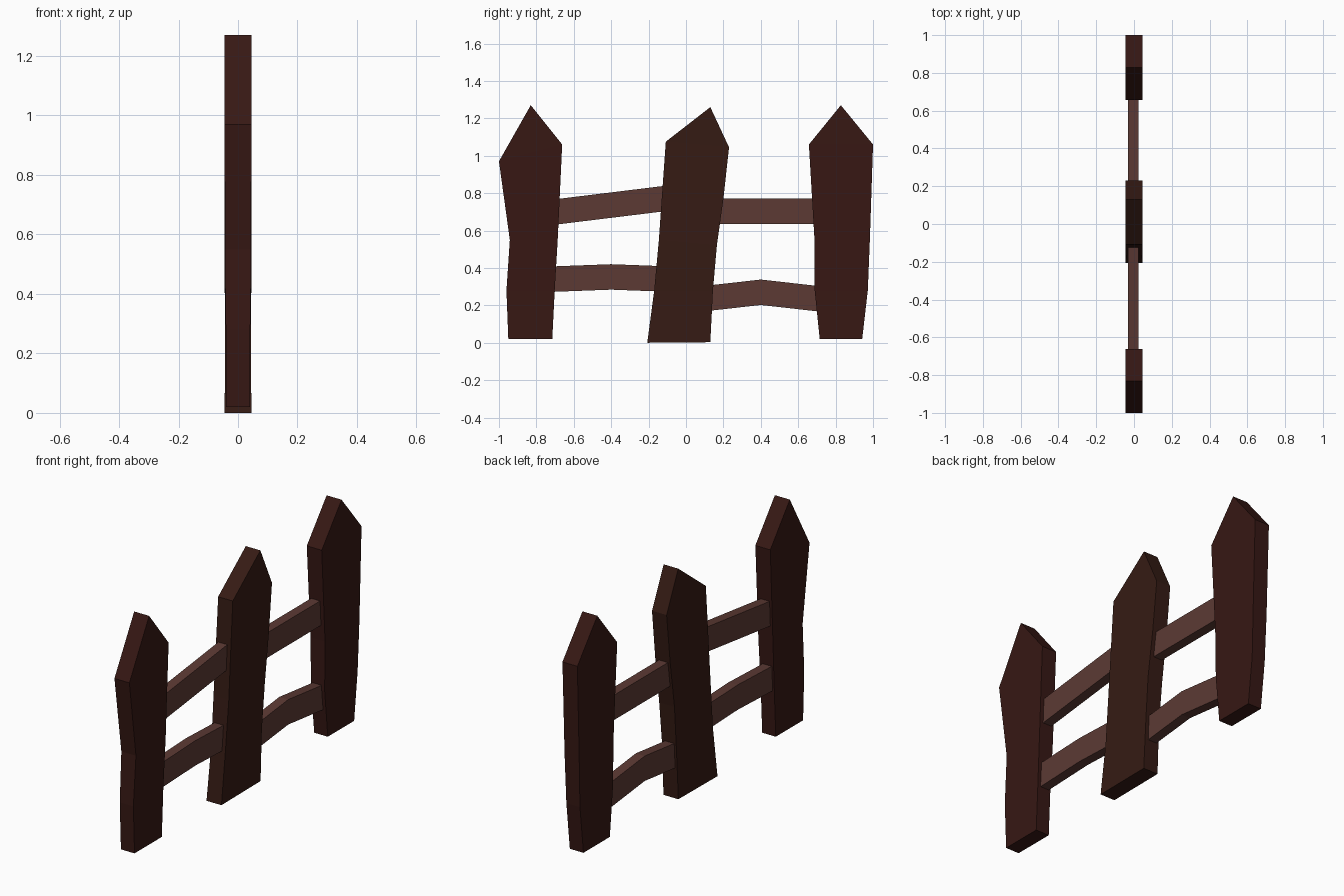
import bpy, bmesh

if "Cube" in bpy.data.objects:
    bpy.data.objects.remove(bpy.data.objects["Cube"])


def material(name, rgb):
    m = bpy.data.materials.new(name)
    m.diffuse_color = (*rgb, 1)
    m.use_nodes = True
    m.node_tree.nodes["Principled BSDF"].inputs["Base Color"].default_value = m.diffuse_color
    return m


def loft(name, sections, mat):
    """Join four-cornered sections into a closed, flat-shaded solid."""
    bm = bmesh.new()
    rings = [[bm.verts.new(p) for p in s] for s in sections]
    for a, b in zip(rings, rings[1:]):
        for i in range(4):
            j = (i + 1) % 4
            bm.faces.new((a[i], a[j], b[j], b[i]))
    bm.faces.new(rings[0])
    bm.faces.new(rings[-1])
    bmesh.ops.remove_doubles(bm, verts=bm.verts, dist=1e-5)
    bmesh.ops.recalc_face_normals(bm, faces=bm.faces)
    mesh = bpy.data.meshes.new(name)
    bm.to_mesh(mesh)
    bm.free()
    mesh.materials.append(mat)
    ob = bpy.data.objects.new(name, mesh)
    bpy.context.collection.objects.link(ob)
    return ob


def picket(name, levels, mat):
    # level: left y, left z, right y, right z, half thickness
    loft(name, [[(-h, y0, z0), (h, y0, z0), (h, y1, z1), (-h, y1, z1)]
                for y0, z0, y1, z1, h in levels], mat)


def rail(name, path, mat):
    # path: y, centre z
    loft(name, [[(-.031, y, z - .068), (.023, y, z - .068),
                 (.023, y, z + .068), (-.031, y, z + .068)]
                for y, z in path], mat)


end_wood = material("end_wood", (.038, .009, .007))
mid_wood = material("middle_wood", (.036, .011, .007))
rail_wood = material("rail_wood", (.107, .042, .034))

# Pointed pickets, bottom to peak
picket("left_picket", [
    (-.95, .02, -.715, .02, .041), (-.96, .28, -.702, .28, .041),
    (-.942, .55, -.686, .55, .044), (-1, .97, -.662, 1.06, .045),
    (-.83, 1.27, -.83, 1.27, .045)], end_wood)
picket("middle_picket", [
    (-.207, 0, .13, .003, .045), (-.17, .28, .144, .28, .043),
    (-.145, .55, .165, .52, .046), (-.129, .78, .2, .77, .045),
    (-.108, 1.075, .23, 1.045, .044), (.13, 1.26, .13, 1.26, .044)], mid_wood)
picket("right_picket", [
    (.715, .02, .942, .02, .041), (.688, .28, .972, .28, .041),
    (.687, .55, .983, .55, .044), (.657, 1.06, 1, 1.06, .045),
    (.828, 1.27, .828, 1.27, .045)], end_wood)

# Crooked cross rails, ending inside the pickets
rail("upper_left_rail", [(-.8, .687), (0, .785)], rail_wood)
rail("upper_right_rail", [(0, .703), (.8, .703)], rail_wood)
rail("lower_left_rail", [(-.8, .337), (-.4, .352), (0, .337)], rail_wood)
rail("lower_right_rail", [(0, .225), (.4, .27), (.8, .225)], rail_wood)
